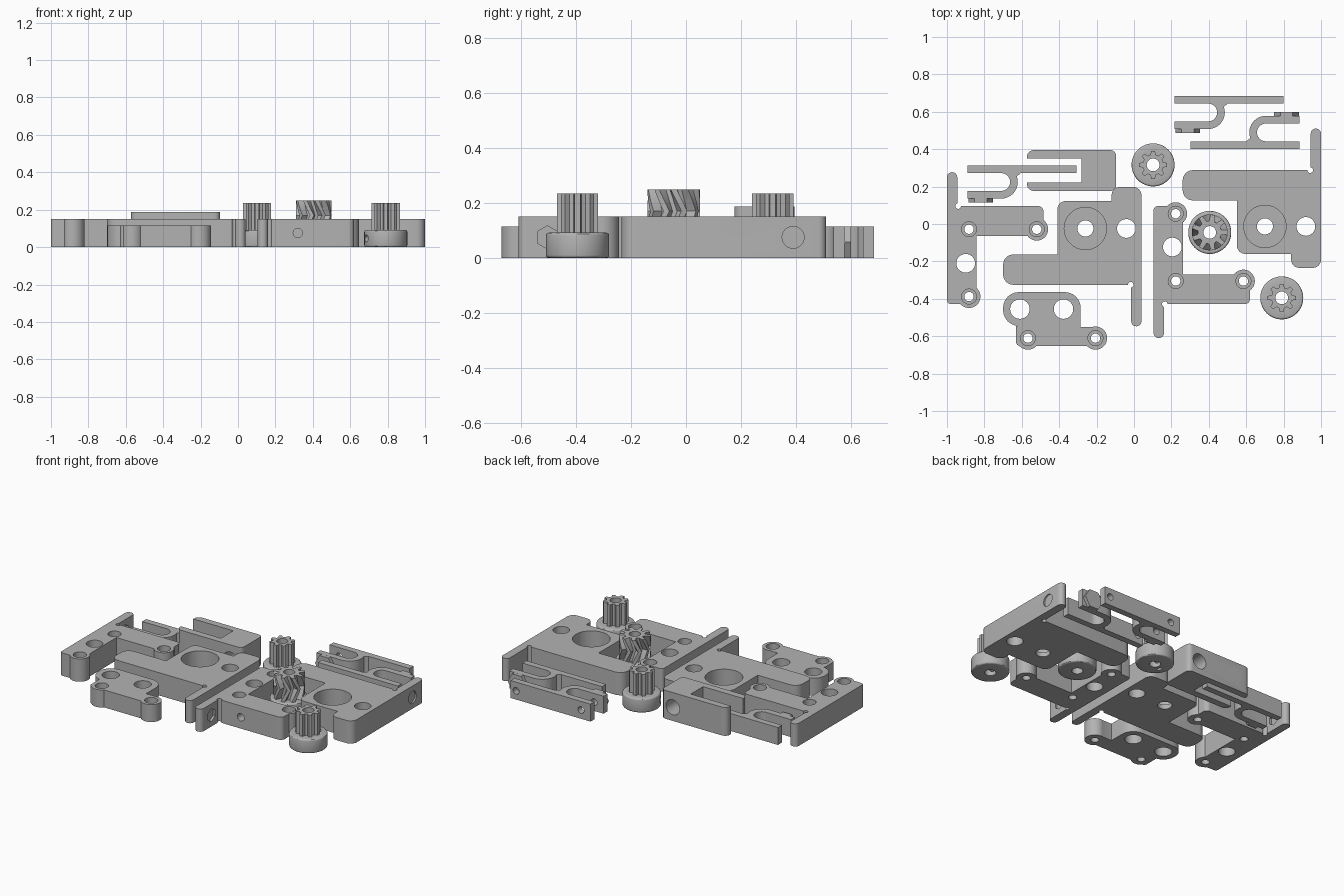
import bpy, bmesh, math
from mathutils import Vector, Matrix

cube = bpy.data.objects.get("Cube")
if cube:
    bpy.data.objects.remove(cube)

grey = bpy.data.materials.new("light_grey")
grey.use_nodes = True
colour = (0.45, 0.45, 0.45, 1)
grey.diffuse_color = colour
grey.node_tree.nodes["Principled BSDF"].inputs["Base Color"].default_value = colour


def make(name, bm):
    bmesh.ops.recalc_face_normals(bm, faces=bm.faces)
    mesh = bpy.data.meshes.new(name)
    bm.to_mesh(mesh)
    bm.free()
    mesh.materials.append(grey)
    ob = bpy.data.objects.new(name, mesh)
    bpy.context.collection.objects.link(ob)
    return ob


def arc(cx, cy, r, a0, a1, n=16):
    angles = [math.radians(a0 + (a1 - a0) * i / n) for i in range(n + 1)]
    return [(cx + r * math.cos(a), cy + r * math.sin(a)) for a in angles]


def rounded(corners, n=6):
    """Outline whose corners are (x, y, fillet radius)."""
    out = []
    for i, (x, y, r) in enumerate(corners):
        p = Vector((x, y))
        if r == 0:
            out.append((x, y))
            continue
        u = (Vector(corners[i - 1][:2]) - p).normalized()
        v = (Vector(corners[(i + 1) % len(corners)][:2]) - p).normalized()
        centre = p + (u + v) * r
        for k in range(n + 1):
            t = k / n * math.pi / 2
            out.append(tuple(centre - v * r * math.cos(t) - u * r * math.sin(t)))
    return out


def prism(name, outline, z0, z1):
    bm = bmesh.new()
    face = bm.faces.new([bm.verts.new((x, y, z0)) for x, y in outline])
    new = bmesh.ops.extrude_face_region(bm, geom=[face])["geom"]
    for v in new:
        if isinstance(v, bmesh.types.BMVert):
            v.co.z = z1
    return make(name, bm)


def disc(x, y, r, z0, z1, sides=40):
    return prism("disc", arc(x, y, r, 0, 360, sides)[:-1], z0, z1)


def rod(centre, axis, r, length, sides=28):
    bm = bmesh.new()
    bmesh.ops.create_cone(bm, cap_ends=True, segments=sides, radius1=r, radius2=r, depth=length)
    turn = Vector(axis).to_track_quat('Z', 'Y').to_matrix().to_4x4()
    bm.transform(Matrix.Translation(centre) @ turn)
    return make("rod", bm)


def combine(ob, others, operation):
    for other in others:
        m = ob.modifiers.new("bool", 'BOOLEAN')
        m.operation, m.solver, m.object = operation, 'EXACT', other
        bpy.context.view_layer.objects.active = ob
        bpy.ops.object.modifier_apply(modifier=m.name)
        bpy.data.objects.remove(other)


def finish(ob):
    bpy.ops.object.select_all(action='DESELECT')
    ob.select_set(True)
    bpy.context.view_layer.objects.active = ob
    bpy.ops.object.shade_smooth_by_angle(angle=math.radians(30))


def screw_hole(x, y, z, top):
    return [disc(x, y, 0.025, -0.05, top + 0.05), disc(x, y, 0.04, z, top + 0.05)]


def arm_hole(x, y, out):
    """Cross hole through an arm, round recess outside and hex recess inside."""
    return [rod((x, y, 0.075), (1, 0, 0), 0.025, 0.15),
            rod((x + out * 0.03, y, 0.075), (1, 0, 0), 0.04, 0.03)]


H = 0.15

# Angle brackets, the second mirrored front to back
for name, ox, oy, s in (("left_bracket", -1, -0.428, 1), ("centre_bracket", 0.105, 0.095, -1)):
    shape = rounded([(0, 0, 0.02), (0.158, 0, 0.02), (0.158, 0.364, 0), (0.516, 0.364, 0.02),
                     (0.516, 0.524, 0.03), (0.055, 0.524, 0), (0.055, 0.705, 0.027), (0, 0.705, 0.027)])
    ob = prism(name, [(ox + x, oy + s * y) for x, y in shape], 0, H)
    combine(ob, [disc(ox + x, oy + s * y, 0.061, 0, H) for x, y in ((0.118, 0.04), (0.48, 0.4))], 'UNION')
    cuts = [disc(ox + 0.1, oy + s * 0.218, 0.05, -0.1, 0.3),
            disc(ox + 0.06, oy + s * 0.524, 0.015, -0.1, 0.3)]
    for x, y in ((0.118, 0.04), (0.118, 0.4), (0.48, 0.4)):
        cuts += screw_hole(ox + x, oy + s * y, 0.075, H)
    for x in (0.215, 0.385):
        cuts.append(rod((ox + x, oy + s * 0.5, 0.075), (0, 1, 0), 0.025, 0.14))
    cuts += [rod((ox + 0.03, oy + s * 0.6, 0.075), (1, 0, 0), 0.025, 0.15),
             rod((ox + 0.06, oy + s * 0.6, 0.075), (1, 0, 0), 0.042, 0.04, 6)]
    combine(ob, cuts, 'DIFFERENCE')
    finish(ob)

# Large bearing plates, the second mirrored front to back
for name, ox, oy, s in (("centre_plate", 0.04, 0, 1), ("right_plate", 1, -0.037, -1)):
    shape = rounded([(0, 0.198, 0.045), (-0.16, 0.198, 0.045), (-0.16, 0.123, 0), (-0.45, 0.123, 0.045),
                     (-0.45, -0.163, 0), (-0.74, -0.163, 0.055), (-0.74, -0.325, 0.055),
                     (-0.055, -0.325, 0), (-0.055, -0.547, 0.027), (0, -0.547, 0.027)])
    ob = prism(name, [(ox + x, oy + s * y) for x, y in shape], 0, H)
    cuts = [disc(ox - 0.3, oy - s * 0.024, 0.113, 0.03, 0.3, 56),
            disc(ox - 0.3, oy - s * 0.024, 0.043, -0.1, 0.3),
            disc(ox - 0.081, oy - s * 0.024, 0.05, -0.1, 0.3),
            disc(ox - 0.058, oy - s * 0.325, 0.015, -0.1, 0.3)]
    cuts += arm_hole(ox - 0.025, oy - s * 0.427, 1)
    combine(ob, cuts, 'DIFFERENCE')
    finish(ob)

# Small front plate with two screw bosses
h = 0.115
ob = prism("front_plate", rounded([(-0.7, -0.364, 0.085), (-0.7, -0.545, 0.085), (-0.63, -0.545, 0),
                                   (-0.63, -0.652, 0.02), (-0.206, -0.652, 0), (-0.206, -0.55, 0),
                                   (-0.285, -0.55, 0), (-0.285, -0.364, 0.085)]), 0, h)
bosses = ((-0.567, -0.61), (-0.206, -0.61))
combine(ob, [disc(x, y, 0.062, 0, h) for x, y in bosses], 'UNION')
cuts = [disc(x, -0.455, 0.052, -0.1, 0.3) for x in (-0.61, -0.377)]
for x, y in bosses:
    cuts += screw_hole(x, y, 0.06, h)
combine(ob, cuts, 'DIFFERENCE')
finish(ob)

# Spring clips with a hexagonal stud on the short finger
clips = (("left_clip", -0.89, 0.313, 1), ("back_clip", 0.217, 0.685, 1), ("right_clip", 0.885, 0.401, -1))
for name, ox, oy, s in clips:
    shape = [(0, 0), (0.583, 0), (0.583, -0.041), (0.285, -0.041)]
    shape += arc(0.18, -0.0885, 0.0885, 20, -90) + [(0, -0.177), (0, -0.136)]
    shape += arc(0.18, -0.0885, 0.0475, -90, 90) + [(0, -0.041)]
    ob = prism(name, [(ox + s * x, oy + s * y) for x, y in shape], 0, h)
    stud = rod((ox + s * 0.07, oy - s * 0.184, h / 2), (0, 1, 0), 0.066, 0.03, 6)
    zs = [v.co.z for v in stud.data.vertices]
    if max(zs) > 0.12:  # keep flats facing up and down
        stud.data.transform(Matrix.Translation((0, 0, h / 2)))
        pivot = Vector((ox + s * 0.07, oy - s * 0.184, h))
        stud.data.transform(Matrix.Translation(pivot) @ Matrix.Rotation(math.pi / 6, 4, 'Y')
                            @ Matrix.Translation(-pivot))
        stud.data.transform(Matrix.Translation((0, 0, -h / 2)))
    combine(ob, [stud], 'UNION')
    combine(ob, [rod((ox + s * x, oy - s * 0.1, h / 2), (0, 1, 0), 0.022, 0.4) for x in (0.07, 0.543)],
            'DIFFERENCE')
    finish(ob)

# Forked block
ob = prism("fork_block", rounded([(-0.572, 0.395, 0.035), (-0.572, 0.35, 0), (-0.28, 0.35, 0),
                                  (-0.28, 0.222, 0), (-0.572, 0.222, 0), (-0.572, 0.177, 0.035),
                                  (-0.096, 0.177, 0.03), (-0.096, 0.395, 0.03)]), 0, 0.187)
combine(ob, [rod((x, 0.285, 0.09), (0, 1, 0), 0.05, 0.4) for x in (-0.18, -0.45)], 'DIFFERENCE')
finish(ob)


def toothed(name, cx, cy, root, tip, teeth, levels):
    """Toothed column; levels are (z, twist) pairs."""
    bm = bmesh.new()
    rings = []
    for z, twist in levels:
        ring = []
        for i in range(teeth):
            for f, r in ((-0.32, root), (-0.17, tip), (0.17, tip), (0.32, root)):
                a = (i + f) * math.tau / teeth + twist
                ring.append(bm.verts.new((cx + r * math.cos(a), cy + r * math.sin(a), z)))
        rings.append(ring)
    for low, high in zip(rings, rings[1:]):
        for i in range(len(low)):
            j = (i + 1) % len(low)
            bm.faces.new((low[i], low[j], high[j], high[i]))
    bm.faces.new(rings[0])
    bm.faces.new(rings[-1])
    return make(name, bm)


def hub(cx, cy):
    """Round collar with a softened top edge."""
    ob = disc(cx, cy, 0.115, 0, 0.092, 48)
    m = ob.modifiers.new("edge", 'BEVEL')
    m.width, m.segments, m.limit_method = 0.01, 3, 'ANGLE'
    bpy.context.view_layer.objects.active = ob
    bpy.ops.object.modifier_apply(modifier=m.name)
    return ob


# Two spur pinions and one herringbone gear
helix = [(0.08, 0.0)] + [(0.09 + 0.02 * k, 0.42 * (1 - abs(k - 4) / 4)) for k in range(9)]
gears = (("back_pinion", 0.102, 0.316, 0.056, 0.076, 8, [(0.08, 0), (0.235, 0)]),
         ("front_pinion", 0.79, -0.395, 0.056, 0.076, 8, [(0.08, 0), (0.235, 0)]),
         ("herringbone_gear", 0.405, -0.045, 0.062, 0.096, 9, helix))
for name, cx, cy, root, tip, teeth, levels in gears:
    ob = toothed(name, cx, cy, root, tip, teeth, levels)
    combine(ob, [hub(cx, cy)], 'UNION')
    a = math.radians(205)
    d = Vector((math.cos(a), math.sin(a), 0))
    slot = rod(Vector((cx, cy, 0.02)) + d * 0.065, d, 0.035, 0.02, 4)
    combine(ob, [disc(cx, cy, 0.034, -0.1, 0.4),
                 rod(Vector((cx, cy, 0.046)) + d * 0.08, d, 0.02, 0.12), slot], 'DIFFERENCE')
    finish(ob)
